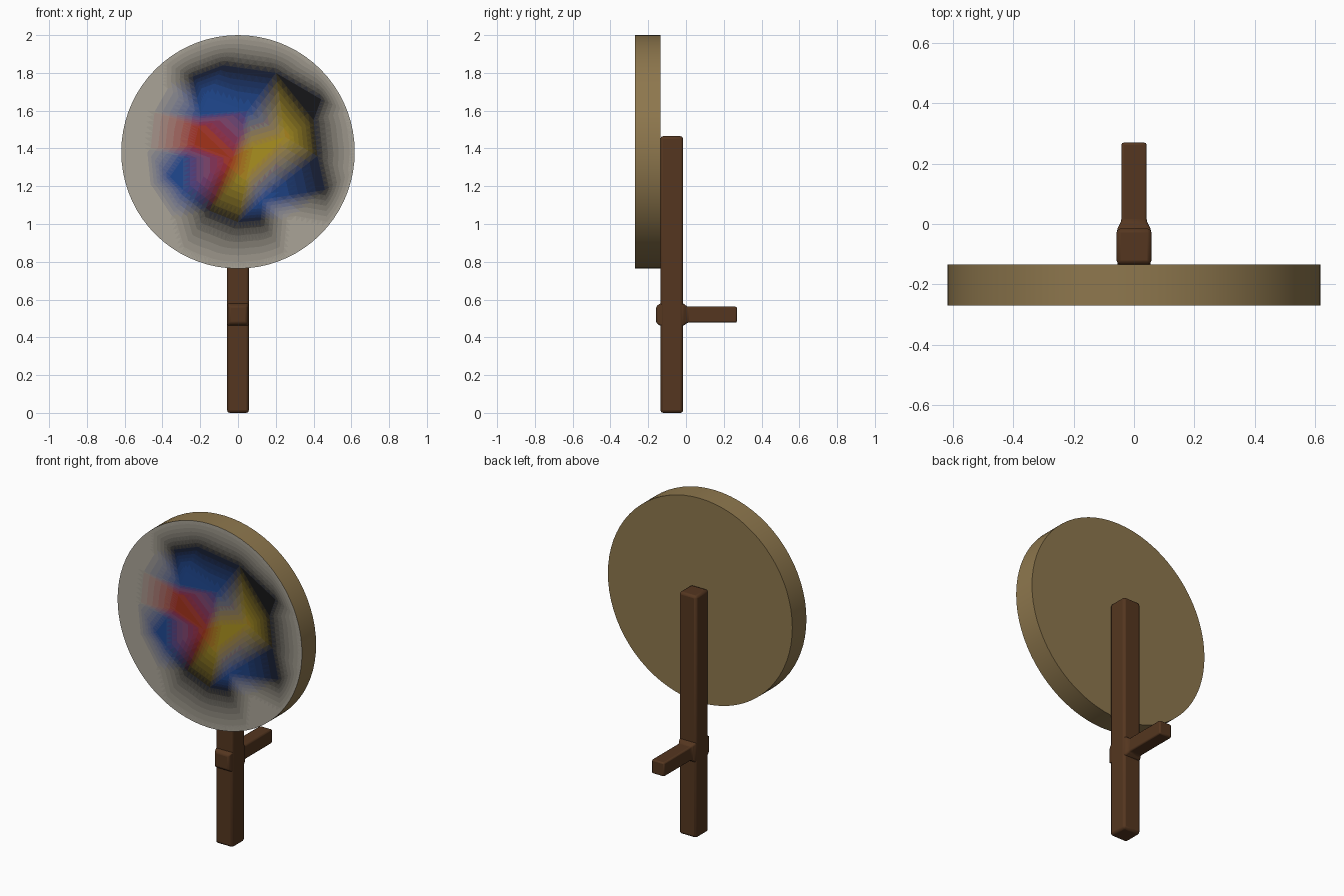
import bpy, bmesh
from math import sin, cos, tau
from mathutils import Vector
from mathutils.geometry import delaunay_2d_cdt

cube = bpy.data.objects.get("Cube")
if cube:
    bpy.data.objects.remove(cube, do_unlink=True)

RADIUS, CENTRE_Z, FRONT_Y, BACK_Y = 0.618, 1.382, -0.27, -0.135
SEGMENTS = 72


def material(name, colour):
    mat = bpy.data.materials.get(name) or bpy.data.materials.new(name)
    mat.use_nodes = True
    rgba = (*colour, 1)
    mat.diffuse_color = rgba
    bsdf = mat.node_tree.nodes["Principled BSDF"]
    bsdf.inputs["Base Color"].default_value = rgba
    bsdf.inputs["Roughness"].default_value = 0.8
    return mat


def add_object(name, bm, mat=None):
    mesh = bpy.data.meshes.new(name)
    bm.to_mesh(mesh)
    bm.free()
    obj = bpy.data.objects.new(name, mesh)
    bpy.context.collection.objects.link(obj)
    if mat:
        mesh.materials.append(mat)
    return obj


def smooth(obj):
    bpy.ops.object.select_all(action="DESELECT")
    obj.select_set(True)
    bpy.context.view_layer.objects.active = obj
    bpy.ops.object.shade_smooth_by_angle()


def loft_beam(name, sections, axis, mat, bevel):
    """Rectangular beam through (position, centre, half_x, half_other) sections."""
    bm = bmesh.new()
    rings = []
    for pos, centre, hx, ho in sections:
        ring = []
        for sx, so in ((-1, -1), (1, -1), (1, 1), (-1, 1)):
            other = centre + so * ho
            co = (sx * hx, other, pos) if axis == "z" else (sx * hx, pos, other)
            ring.append(bm.verts.new(co))
        rings.append(ring)
    for a, b in zip(rings, rings[1:]):
        for i in range(4):
            j = (i + 1) % 4
            bm.faces.new((a[i], a[j], b[j], b[i]))
    bm.faces.new(rings[0])
    bm.faces.new(rings[-1])
    bmesh.ops.recalc_face_normals(bm, faces=bm.faces)
    obj = add_object(name, bm, mat)
    mod = obj.modifiers.new("rounded_edges", "BEVEL")
    mod.width, mod.segments = bevel, 2
    smooth(obj)
    return obj


wood = material("dark_wood", (0.09, 0.037, 0.014))
straw = material("straw", (0.27, 0.185, 0.075))

# Upright post and the peg passing through it
loft_beam("post", [(0, -0.075, 0.058, 0.06), (1.465, -0.075, 0.058, 0.06)],
          "z", wood, 0.014)
loft_beam("peg", [(-0.158, 0.52, 0.046, 0.044), (-0.135, 0.52, 0.055, 0.06),
                  (-0.015, 0.52, 0.056, 0.06), (0.008, 0.52, 0.042, 0.042),
                  (0.27, 0.52, 0.042, 0.042)], "y", wood, 0.008)

# Round board: rim and back
rim = [(RADIUS * cos(tau * i / SEGMENTS), CENTRE_Z + RADIUS * sin(tau * i / SEGMENTS))
       for i in range(SEGMENTS)]
bm = bmesh.new()
front = [bm.verts.new((x, FRONT_Y, z)) for x, z in rim]
back = [bm.verts.new((x, BACK_Y, z)) for x, z in rim]
for i in range(SEGMENTS):
    j = (i + 1) % SEGMENTS
    bm.faces.new((front[j], front[i], back[i], back[j]))
bm.faces.new(list(reversed(back)))
bmesh.ops.recalc_face_normals(bm, faces=bm.faces)
smooth(add_object("board", bm, straw))

# Painted face: colour spots blended across triangles
PAINT = {
    "white": Vector((0.40, 0.37, 0.31)),
    "black": Vector((0.008, 0.008, 0.009)),
    "blue": Vector((0.014, 0.065, 0.28)),
    "yellow": Vector((0.40, 0.28, 0.014)),
    "red": Vector((0.38, 0.02, 0.01)),
}
SPOTS = {
    "yellow": [(0.08, 1.41), (0.05, 1.27), (0.25, 1.46)],
    "red": [(-0.21, 1.51), (-0.23, 1.42), (-0.04, 1.35)],
    "blue": [(-0.2, 1.58), (-0.29, 1.35), (-0.29, 1.18), (0.13, 1.13),
             (-0.16, 1.67), (0.05, 1.6), (-0.36, 1.25)],
    "black": [(0.4, 1.55), (0.42, 1.36), (0.46, 1.18), (-0.08, 1.84), (0.2, 1.8),
              (-0.24, 1.78), (0.44, 1.66), (0, 1.01), (-0.15, 1.07), (0.12, 1.02)],
    "white": [(-0.48, 1.6), (-0.5, 1.4), (-0.48, 1.2), (0.28, 1.02), (-0.36, 1.02),
              (-0.4, 1.74)],
}
points = [Vector(p) for p in rim]
colours = [PAINT["white"]] * SEGMENTS
for paint, places in SPOTS.items():
    points += [Vector(p) for p in places]
    colours += [PAINT[paint]] * len(places)

flat, _, triangles, origin, _, _ = delaunay_2d_cdt(points, [], [], 0, 1e-5)
LEVELS, N = 12, 7
bm = bmesh.new()
slots = {}


def paint_slot(colour):
    key = tuple(round(c ** 0.5 * LEVELS * 1.5) for c in colour)
    return slots.setdefault(key, (len(slots), colour))[0]


for tri in triangles:
    corners = [flat[v] for v in tri]
    shades = [colours[origin[v][0]] for v in tri]

    def blend(values, i, j):
        return (values[0] * (N - i - j) + values[1] * i + values[2] * j) / N

    grid = {}
    for i in range(N + 1):
        for j in range(N + 1 - i):
            p = blend(corners, i, j)
            grid[i, j] = bm.verts.new((p.x, FRONT_Y, p.y))
    for i in range(N):
        for j in range(N - i):
            cells = [((i, j), (i + 1, j), (i, j + 1))]
            if i + j < N - 1:
                cells.append(((i + 1, j), (i + 1, j + 1), (i, j + 1)))
            for cell in cells:
                face = bm.faces.new([grid[c] for c in cell])
                shade = sum((blend(shades, *c) for c in cell), Vector((0, 0, 0))) / 3
                face.material_index = paint_slot(shade)
bmesh.ops.remove_doubles(bm, verts=bm.verts, dist=1e-5)
for face in bm.faces:
    face.normal_update()
    if face.normal.y > 0:
        face.normal_flip()
painted = add_object("painted_face", bm)
for index, colour in slots.values():
    painted.data.materials.append(material(f"paint_{index}", colour))
